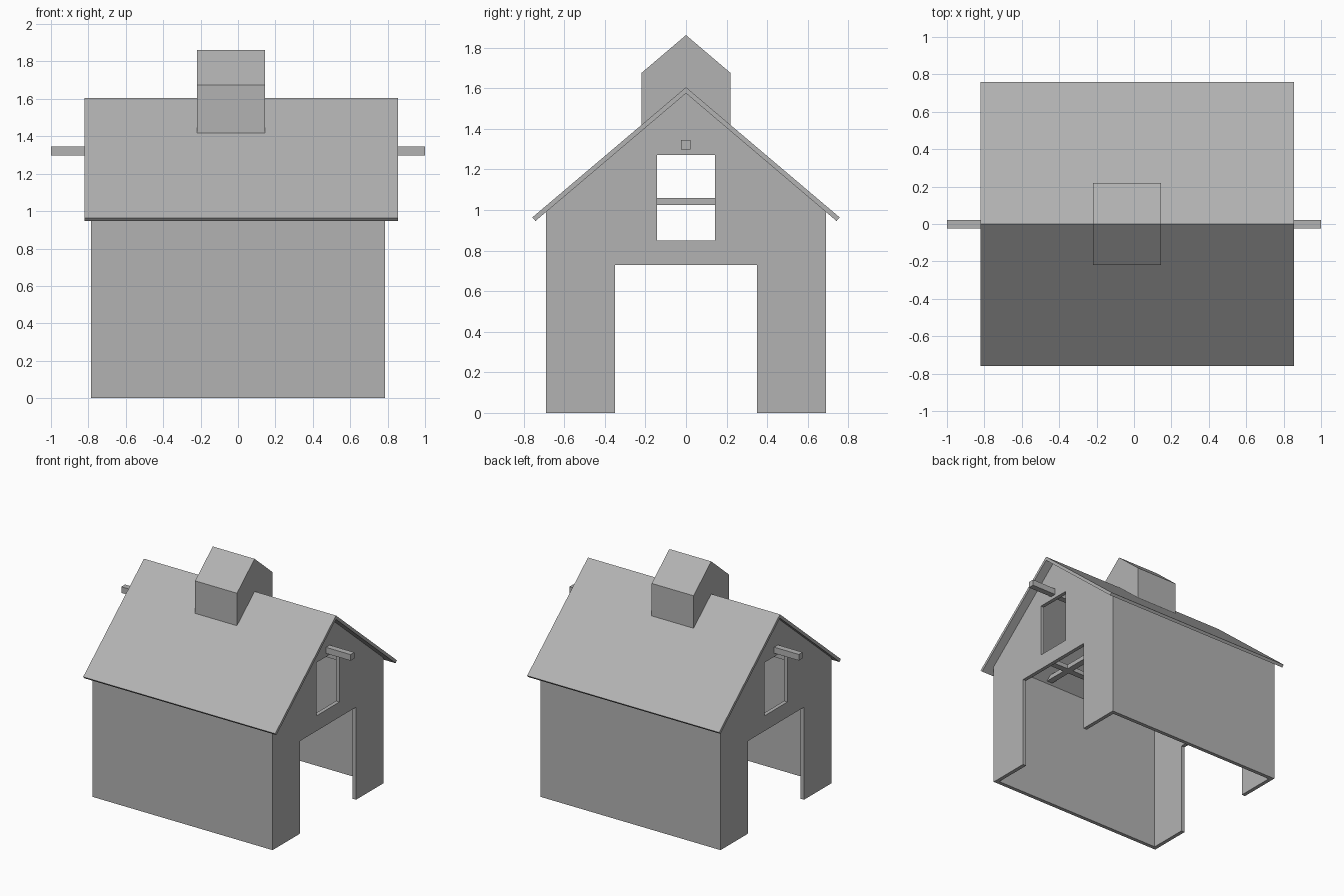
import bpy
import bmesh

cube = bpy.data.objects.get("Cube")
if cube:
    bpy.data.objects.remove(cube, do_unlink=True)

# One plain grey for the whole building
grey = bpy.data.materials.new("plain grey")
grey.use_nodes = True
colour = (0.45, 0.45, 0.45, 1)
grey.diffuse_color = colour
grey.node_tree.nodes["Principled BSDF"].inputs["Base Color"].default_value = colour


def prism(name, loops, x0, x1):
    """Extrude a (y, z) outline, with optional hole loops, from x0 to x1."""
    bm = bmesh.new()
    caps = [[], []]
    for loop in loops:
        rings = [[bm.verts.new((x, y, z)) for y, z in loop] for x in (x0, x1)]
        count = len(loop)
        for i in range(count):
            j = (i + 1) % count
            for ring, cap in zip(rings, caps):
                cap.append(bm.edges.new((ring[i], ring[j])))
            bm.faces.new((rings[0][i], rings[0][j], rings[1][j], rings[1][i]))
    for cap in caps:
        bmesh.ops.triangle_fill(bm, edges=cap, use_beauty=True, normal=(1, 0, 0))
    bmesh.ops.recalc_face_normals(bm, faces=bm.faces)
    mesh = bpy.data.meshes.new(name)
    bm.to_mesh(mesh)
    bm.free()
    mesh.materials.append(grey)
    obj = bpy.data.objects.new(name, mesh)
    bpy.context.collection.objects.link(obj)
    return obj


def rect(y0, y1, z0, z1):
    return [(y0, z0), (y1, z0), (y1, z1), (y0, z1)]


def mirrored(half):
    """Complete a half outline that runs from the right side to the ridge."""
    return half + [(-y, z) for y, z in reversed(half) if y > 0]


SLOPE = 0.848
RIDGE = 1.575       # underside of the roof at the ridge
END = 0.785         # outer face of the gables
SIDE = 0.69         # outer face of the side walls
WALL = 0.03


def under_roof(y):
    return RIDGE - SLOPE * abs(y)


# Gable walls with a doorway and a loft window
gable = mirrored([(0.35, 0.73), (0.35, 0), (SIDE, 0),
                  (SIDE, under_roof(SIDE)), (0, RIDGE)])
window = rect(-0.143, 0.143, 0.85, 1.27)
prism("left_gable", [gable, window], END - WALL, END)
prism("right_gable", [gable, window], -END, WALL - END)

# Long walls with tops cut to the roof slope, and loft beams inside
inner = SIDE - WALL
for label, s in (("front", -1), ("back", 1)):
    wall = [(s * SIDE, 0), (s * SIDE, under_roof(SIDE)),
            (s * inner, under_roof(inner)), (s * inner, 0)]
    prism(label + "_wall", [wall], WALL - END, END - WALL)
    beam = rect(s * 0.43 - 0.025, s * 0.43 + 0.025, 1.025, 1.06)
    prism(label + "_loft_beam", [beam], WALL - END, END - WALL)

# Tie beams running across the loft
for label, x in (("left", 0.28), ("right", -0.28)):
    tie = mirrored([(0.645, 1.025), (0.605, 1.06)])
    prism(label + "_tie_beam", [tie], x - 0.025, x + 0.025)

# Folded roof sheet
roof = [(0, RIDGE), (0.742, under_roof(0.742)), (0.758, 0.963), (0, 1.605),
        (-0.758, 0.963), (-0.742, under_roof(0.742))]
prism("roof", [roof], -0.82, 0.855)

# Ridge turret
turret = mirrored([(0.22, 1.4), (0.22, 1.675), (0, 1.862)])
prism("turret", [turret], -0.22, 0.145)

# Hoist beam sticking out of both gables
prism("hoist_beam", [rect(-0.025, 0.022, 1.297, 1.345)], -1, 1)
